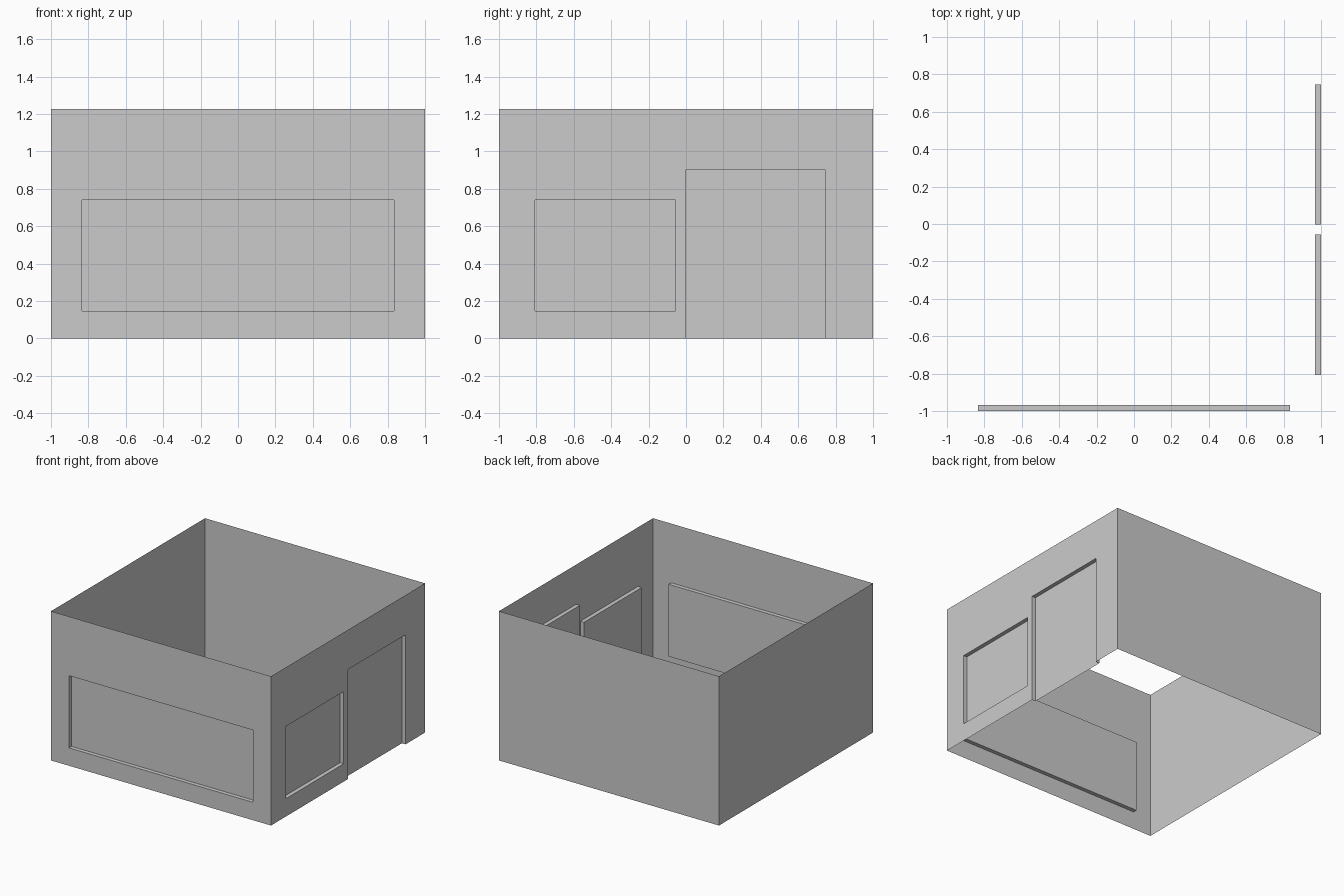
import bpy, bmesh, math
from mathutils import Matrix

if "Cube" in bpy.data.objects:
    bpy.data.objects.remove(bpy.data.objects["Cube"])

HEIGHT, DEPTH = 1.226, 0.033


def make_object(name, quads, turn):
    """Build a mesh from quads laid out for the front wall, turned about z."""
    bm = bmesh.new()
    for q in quads:
        bm.faces.new([bm.verts.new(p) for p in q])
    bmesh.ops.remove_doubles(bm, verts=bm.verts, dist=1e-5)
    bm.transform(Matrix.Rotation(math.radians(turn), 4, 'Z'))
    mesh = bpy.data.meshes.new(name)
    bm.to_mesh(mesh)
    bm.free()
    bpy.context.collection.objects.link(bpy.data.objects.new(name, mesh))


def wall(name, turn, openings=()):
    # thin wall sheet, gridded around its openings
    us = sorted({-1, 1} | {u for o in openings for u in o[1:3]})
    vs = sorted({0, HEIGHT} | {v for o in openings for v in o[3:5]})
    quads = []
    for u0, u1 in zip(us, us[1:]):
        for v0, v1 in zip(vs, vs[1:]):
            u, v = (u0 + u1) / 2, (v0 + v1) / 2
            if not any(o[1] < u < o[2] and o[3] < v < o[4] for o in openings):
                quads.append([(u0, -1, v0), (u1, -1, v0), (u1, -1, v1), (u0, -1, v1)])
    make_object(name, quads, turn)

    # recessed panel with its reveal; a door has no sill
    for part, u0, u1, v0, v1 in openings:
        outer = [(u0, -1, v0), (u1, -1, v0), (u1, -1, v1), (u0, -1, v1)]
        inner = [(x, -1 + DEPTH, z) for x, _, z in outer]
        panel = [inner]
        for i in range(4):
            j = (i + 1) % 4
            if outer[i][2] or outer[j][2]:
                panel.append([outer[i], outer[j], inner[j], inner[i]])
        make_object(part, panel, turn)


wall("front_wall", 0, [("shop_window", -0.835, 0.835, 0.147, 0.74)])
wall("right_wall", 90, [("side_window", -0.806, -0.056, 0.147, 0.74),
                        ("door", -0.003, 0.746, 0, 0.90)])
wall("back_wall", 180)
wall("left_wall", 270)
